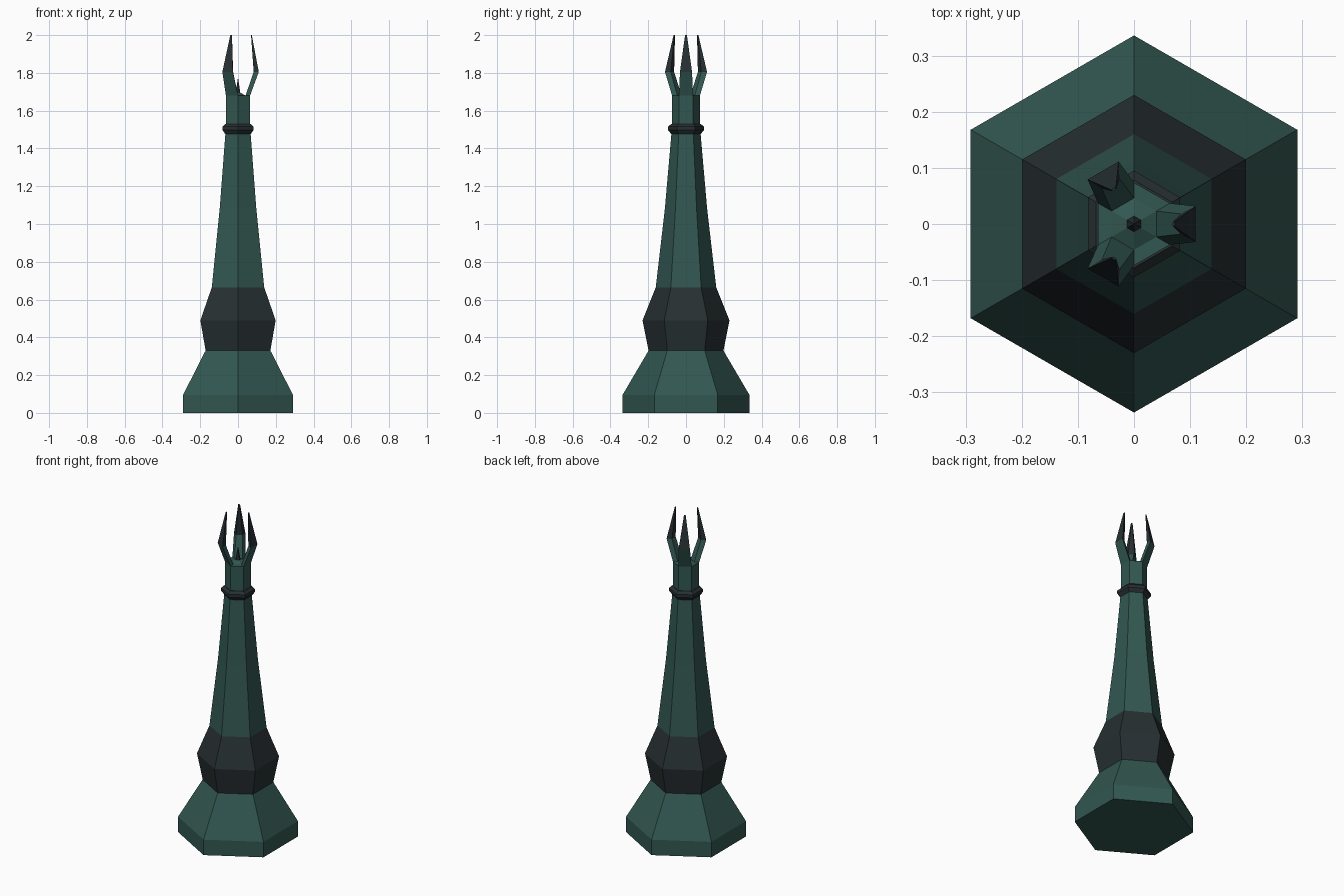
import bpy, bmesh
from math import sin, cos, pi

cube = bpy.data.objects.get("Cube")
if cube:
    bpy.data.objects.remove(cube, do_unlink=True)


def material(name, rgb):
    m = bpy.data.materials.new(name)
    m.use_nodes = True
    m.diffuse_color = (*rgb, 1)
    m.node_tree.nodes["Principled BSDF"].inputs["Base Color"].default_value = (*rgb, 1)
    return m


green = material("dark green", (0.032, 0.095, 0.082))
black = material("charcoal", (0.020, 0.029, 0.032))


def loft(name, rings, mats, rule=None):
    """Skin a stack of equal-sized vertex rings and cap both ends."""
    bm = bmesh.new()
    loops = [[bm.verts.new(p) for p in ring] for ring in rings]
    n = len(loops[0])
    for a, b in zip(loops, loops[1:]):
        for i in range(n):
            j = (i + 1) % n
            bm.faces.new((a[i], a[j], b[j], b[i]))
    bm.faces.new(loops[0][::-1])
    bm.faces.new(loops[-1])
    bmesh.ops.recalc_face_normals(bm, faces=bm.faces)
    if rule:
        for f in bm.faces:
            f.material_index = rule(f.calc_center_median())
    mesh = bpy.data.meshes.new(name)
    bm.to_mesh(mesh)
    bm.free()
    for m in mats:
        mesh.materials.append(m)
    obj = bpy.data.objects.new(name, mesh)
    bpy.context.collection.objects.link(obj)
    return obj


def hexagon(r, z):
    return [(r * sin(k * pi / 3), -r * cos(k * pi / 3), z) for k in range(6)]


def turned(name, profile, mat):
    return loft(name, [hexagon(r, z) for r, z in profile], [mat])


# Hexagonal tower, bottom to top
turned("base", [(0.336, 0), (0.336, 0.095), (0.198, 0.33)], green)
turned("lower_collar", [(0.198, 0.33), (0.23, 0.49), (0.16, 0.665)], black)
turned("shaft", [(0.16, 0.665), (0.112, 1.08), (0.077, 1.48)], green)
turned("neck_ring", [(0.077, 1.475), (0.095, 1.497), (0.095, 1.515), (0.078, 1.53)], black)
turned("neck", [(0.074, 1.48), (0.074, 1.68), (0.046, 1.68), (0.015, 1.695)], green)
turned("centre_spike", [(0.015, 1.69), (0.001, 1.77)], black)


# Three bent prongs: green arms with dark tapering blades
def section(inner, inner_w, outer, outer_w, z):
    return [(inner, -inner_w, z), (outer, -outer_w, z),
            (outer, outer_w, z), (inner, inner_w, z)]


for k in range(3):
    prong = loft(f"prong_{k + 1}",
                 [section(0.04, 0.023, 0.064, 0.037, 1.68),
                  section(0.083, 0.018, 0.11, 0.032, 1.805),
                  section(0.069, 0.003, 0.073, 0.005, 2.0)],
                 [green, black], lambda c: int(c.z > 1.81))
    prong.rotation_euler.z = k * 2 * pi / 3
